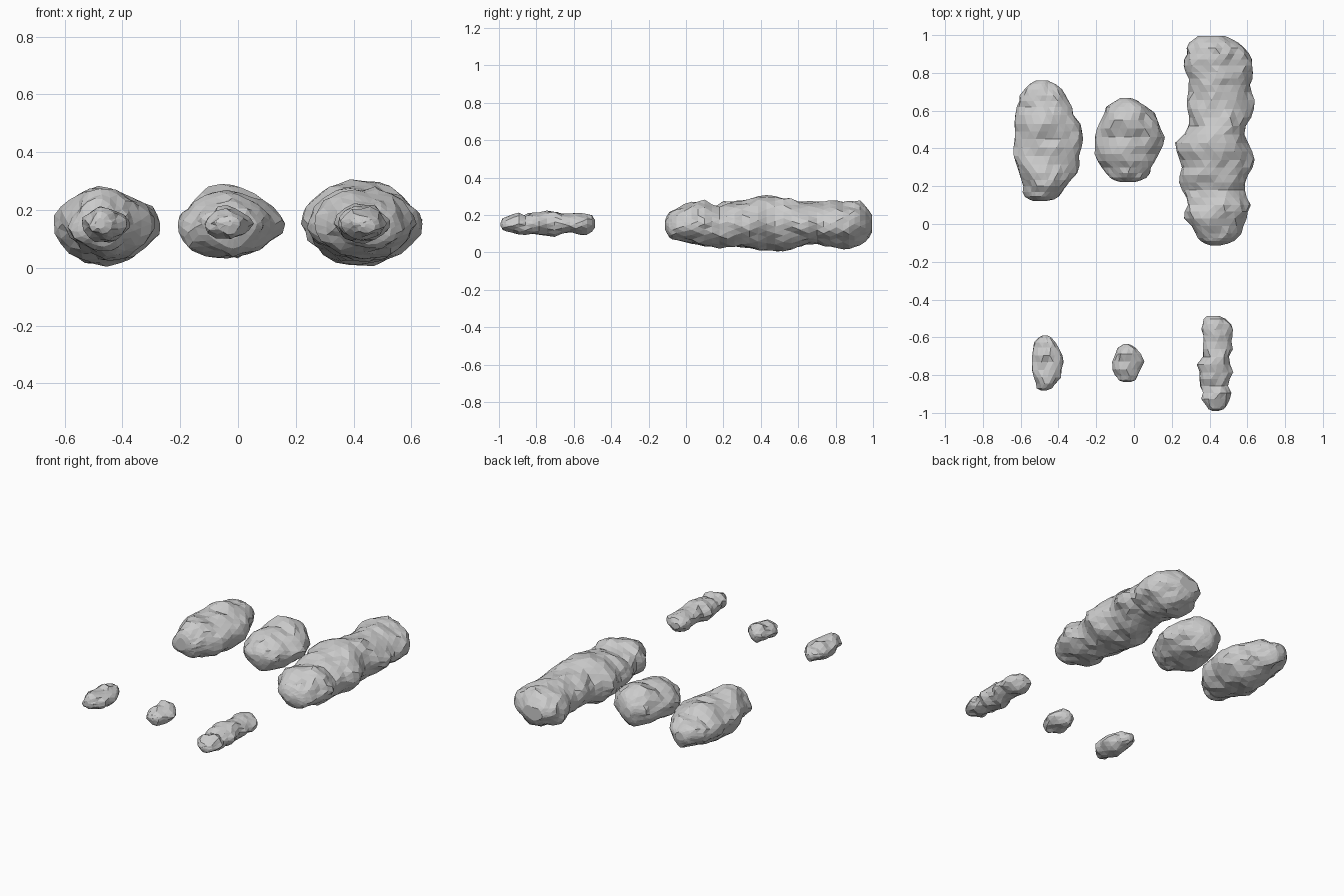
import bpy, bmesh, math
from mathutils import Vector, noise

if "Cube" in bpy.data.objects:
    bpy.data.objects.remove(bpy.data.objects["Cube"])

# Stations along each rock: (y, left x, right x, bottom z, top z)
LONG = [(-.113, .40, .46, .12, .18), (-.09, .355, .53, .08, .215), (-.05, .325, .57, .06, .24),
        (.03, .26, .588, .04, .268), (.10, .275, .62, .03, .265), (.18, .255, .60, .03, .255),
        (.26, .226, .62, .028, .27), (.34, .246, .627, .02, .28), (.43, .226, .60, .008, .302),
        (.52, .28, .61, .02, .28), (.61, .278, .635, .03, .268), (.70, .294, .61, .03, .272),
        (.77, .285, .612, .026, .275), (.84, .25, .61, .022, .265), (.90, .27, .60, .03, .275),
        (.96, .29, .56, .06, .24), (.995, .35, .49, .11, .20)]
OVAL = [(.122, -.53, -.46, .11, .19), (.145, -.565, -.39, .07, .225), (.20, -.58, -.345, .05, .265),
        (.27, -.60, -.31, .03, .282), (.36, -.64, -.29, .022, .265), (.45, -.63, -.272, .02, .265),
        (.53, -.632, -.29, .025, .275), (.62, -.61, -.33, .03, .255), (.68, -.59, -.36, .045, .23),
        (.74, -.555, -.41, .08, .205), (.76, -.52, -.45, .12, .18)]
ROUND = [(.222, -.07, .01, .12, .18), (.245, -.12, .06, .075, .215), (.30, -.16, .09, .05, .24),
         (.37, -.215, .13, .035, .255), (.46, -.21, .148, .032, .262), (.55, -.19, .115, .035, .282),
         (.62, -.155, .075, .055, .26), (.655, -.10, .02, .09, .22), (.668, -.07, -.02, .12, .19)]


def spline(a, b, c, d, t):
    # Catmull-Rom blend of four stations
    return [.5 * (2 * q + (r - p) * t + (2 * p - 5 * q + 4 * r - s) * t * t
                  + (3 * q - p - 3 * r + s) * t ** 3) for p, q, r, s in zip(a, b, c, d)]


def spow(v, e):
    return math.copysign(abs(v) ** e, v)


def rock(name, st, center, loc, scale, sides, steps, rough):
    rows = []
    n = len(st)
    for i in range(n - 1):
        for k in range(steps):
            rows.append(spline(st[max(i - 1, 0)], st[i], st[i + 1], st[min(i + 2, n - 1)], k / steps))
    rows.append(list(st[-1]))
    bm = bmesh.new()
    c = Vector(center)

    def vert(x, y, z):
        p = Vector((x, y, z))
        # lumps at two sizes, kept radial to the long axis
        d = Vector((x - c.x, 0, z - c.z))
        d = d.normalized() if d.length > 1e-5 else Vector((0, 0, 0))
        h = rough * (noise.noise(p * 9) + .6 * noise.noise(p * 21 + Vector((5, 2, 7))))
        return bm.verts.new((p + d * h - c) * scale + Vector(loc))

    rings = []
    for j, (y, xl, xr, zb, zt) in enumerate(rows):
        ring = []
        for s in range(sides):
            a = 2 * math.pi * (s + .5 * (j % 2)) / sides
            x = (xl + xr) / 2 + (xr - xl) / 2 * spow(math.cos(a), 1.08)
            mid = .152
            half = (zt - mid) if math.sin(a) > 0 else (mid - zb)
            ring.append(vert(x, y, mid + half * spow(math.sin(a), 1.08)))
        rings.append(ring)
    # staggered triangle skin
    for j in range(len(rings) - 1):
        a, b = rings[j], rings[j + 1]
        for s in range(sides):
            t = (s + 1) % sides
            if j % 2 == 0:
                bm.faces.new((a[s], a[t], b[s]))
                bm.faces.new((a[t], b[t], b[s]))
            else:
                bm.faces.new((a[s], a[t], b[t]))
                bm.faces.new((a[s], b[t], b[s]))
    bm.faces.new(rings[0])
    bm.faces.new(rings[-1])
    bmesh.ops.recalc_face_normals(bm, faces=bm.faces)
    mesh = bpy.data.meshes.new(name)
    bm.to_mesh(mesh)
    bm.free()
    ob = bpy.data.objects.new(name, mesh)
    bpy.context.collection.objects.link(ob)


# Each shape appears once large and once small in front
for name, st, center, small in (
        ("oval_rock", OVAL, (-.455, .44, .152), (-.458, -.736, .153)),
        ("round_rock", ROUND, (-.03, .445, .152), (-.035, -.736, .153)),
        ("long_rock", LONG, (.43, .443, .152), (.43, -.738, .153))):
    rock("large_" + name, st, center, center, 1, 22, 2, .026)
    rock("small_" + name, st, center, small, .455, 14, 1, .034)
